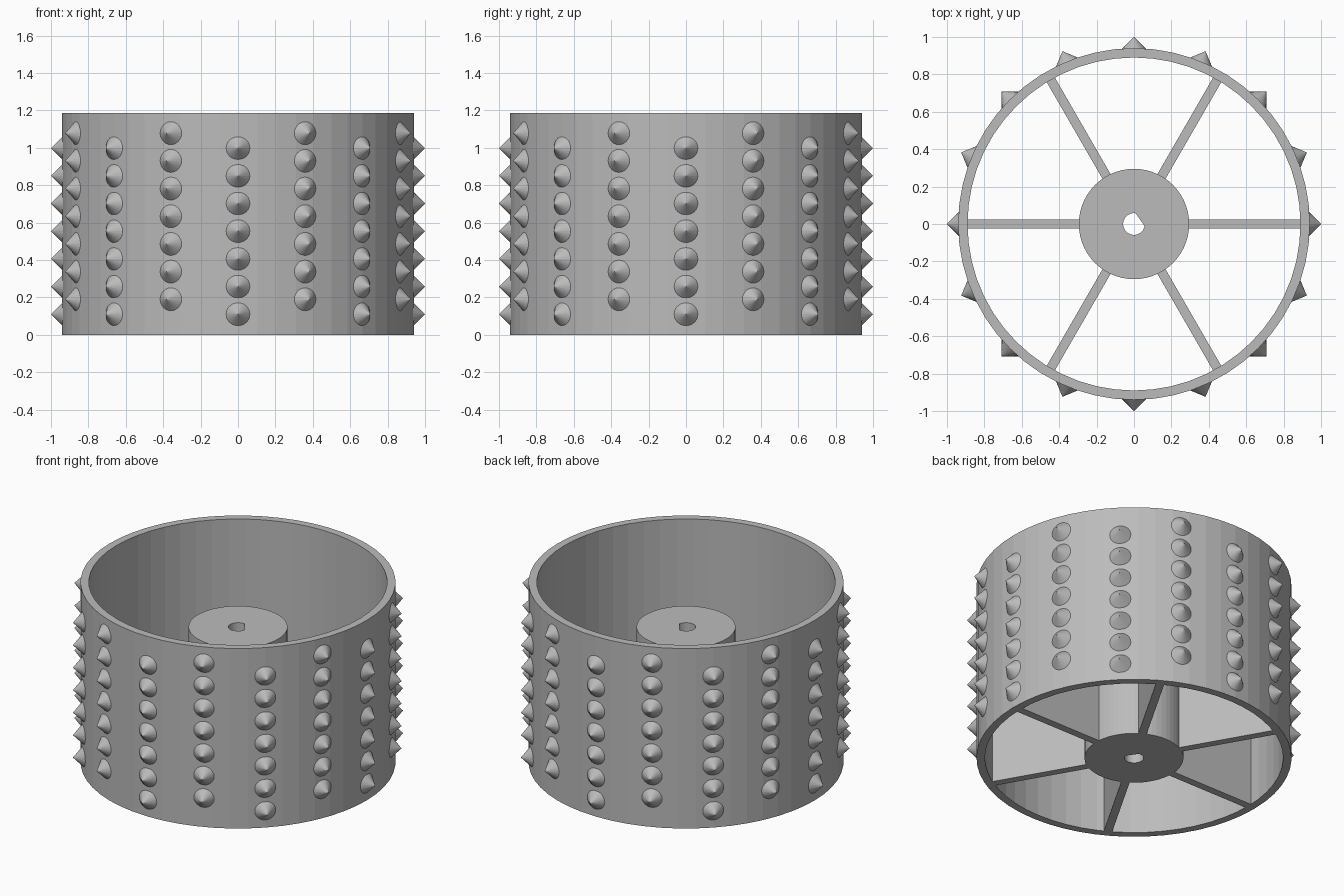
import bpy
import bmesh
from math import radians, cos, sin, pi
from mathutils import Matrix, Vector

cube = bpy.data.objects.get("Cube")
if cube:
    bpy.data.objects.remove(cube, do_unlink=True)

HEIGHT = 1.185
RIM_OUT, RIM_IN = 0.94, 0.89
HUB_R, HUB_H = 0.295, 0.89
SPOKE_H, SPOKE_W = 0.59, 0.05

grey = bpy.data.materials.new("plain_grey")
grey.use_nodes = True
colour = (0.5, 0.5, 0.5, 1)
grey.diffuse_color = colour
grey.node_tree.nodes["Principled BSDF"].inputs["Base Color"].default_value = colour


def add_object(name, bm):
    bmesh.ops.recalc_face_normals(bm, faces=bm.faces)
    mesh = bpy.data.meshes.new(name)
    bm.to_mesh(mesh)
    bm.free()
    mesh.materials.append(grey)
    obj = bpy.data.objects.new(name, mesh)
    bpy.context.collection.objects.link(obj)
    return obj


def ring(name, outer, inner, height, sides):
    """Hollow upright prism; outer and inner give the radius at an angle."""
    bm = bmesh.new()
    loops = []
    for radius, z in ((outer, 0), (outer, height), (inner, height), (inner, 0)):
        angles = [2 * pi * i / sides for i in range(sides)]
        loops.append([bm.verts.new((radius(a) * cos(a), radius(a) * sin(a), z))
                      for a in angles])
    for k in range(4):
        lower, upper = loops[k], loops[(k + 1) % 4]
        for i in range(sides):
            j = (i + 1) % sides
            bm.faces.new((lower[i], lower[j], upper[j], upper[i]))
    return add_object(name, bm)


def bore_radius(angle):
    """Round shaft hole with one flat side."""
    facing = cos(angle - radians(35))
    return min(0.058, 0.04 / facing) if facing > 0.1 else 0.058


# Rim drum and central hub
ring("rim", lambda a: RIM_OUT, lambda a: RIM_IN, HEIGHT, 56)
ring("hub", lambda a: HUB_R, bore_radius, HUB_H, 56)

# Six spokes, flush with the underside
inner_end, outer_end = HUB_R - 0.015, RIM_IN + 0.02
for n in range(6):
    bm = bmesh.new()
    place = (Matrix.Rotation(n * pi / 3, 4, "Z")
             @ Matrix.Translation(((inner_end + outer_end) / 2, 0, SPOKE_H / 2))
             @ Matrix.Diagonal((outer_end - inner_end, SPOKE_W, SPOKE_H, 1)))
    bmesh.ops.create_cube(bm, size=1, matrix=place)
    add_object(f"spoke_{n + 1}", bm)

# Staggered columns of conical studs around the rim
bm = bmesh.new()
for column in range(16):
    angle = column * pi / 8
    start = 0.19 if column % 2 else 0.11
    for row in range(7):
        place = (Matrix.Rotation(angle, 4, "Z")
                 @ Matrix.Translation((0.965, 0, start + row * 0.148))
                 @ Matrix.Rotation(pi / 2, 4, "Y"))
        bmesh.ops.create_cone(bm, cap_ends=True, segments=24, radius1=0.07,
                              radius2=0, depth=0.07, matrix=place)
add_object("studs", bm)
